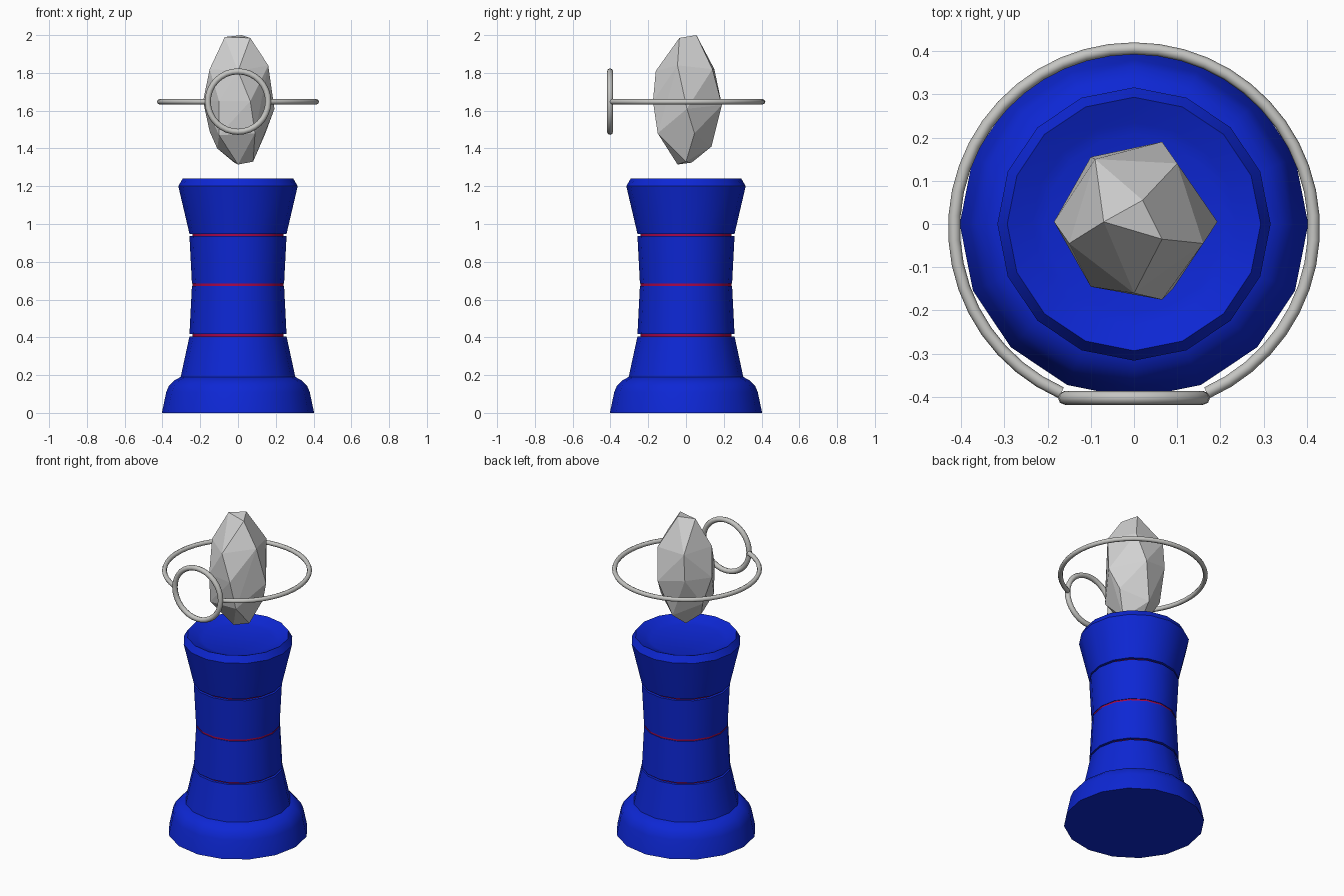
import bpy, bmesh, math
from mathutils import Vector

if "Cube" in bpy.data.objects:
    bpy.data.objects.remove(bpy.data.objects["Cube"])


def material(name, rgb):
    m = bpy.data.materials.new(name)
    m.diffuse_color = (*rgb, 1)
    m.use_nodes = True
    m.node_tree.nodes["Principled BSDF"].inputs["Base Color"].default_value = m.diffuse_color
    return m


BLUE = material("deep_blue", (0.004, 0.02, 0.66))
RED = material("crimson", (0.4, 0.002, 0.07))
STONE = material("pale_stone", (0.64, 0.64, 0.64))
METAL = material("light_metal", (0.56, 0.56, 0.54))


def finish(name, bm, mat, smooth=None):
    bmesh.ops.recalc_face_normals(bm, faces=bm.faces)
    me = bpy.data.meshes.new(name)
    bm.to_mesh(me)
    bm.free()
    me.materials.append(mat)
    ob = bpy.data.objects.new(name, me)
    bpy.context.collection.objects.link(ob)
    if smooth:
        bpy.ops.object.select_all(action='DESELECT')
        ob.select_set(True)
        bpy.context.view_layer.objects.active = ob
        bpy.ops.object.shade_smooth_by_angle(angle=math.radians(smooth))
    return ob


def lathe(name, profile, mat, sides=16):
    """Turn an open (radius, height) profile and cap both ends."""
    bm = bmesh.new()
    rings = [[bm.verts.new((r * math.cos(2 * math.pi * i / sides),
                            r * math.sin(2 * math.pi * i / sides), z))
              for i in range(sides)] for r, z in profile]
    for a, b in zip(rings, rings[1:]):
        for i in range(sides):
            j = (i + 1) % sides
            bm.faces.new((a[i], a[j], b[j], b[i]))
    bm.faces.new(rings[0])
    bm.faces.new(rings[-1])
    return finish(name, bm, mat, 30)


def hoop(name, center, radius, tube, start, end, steps, upright=False):
    """Round tube swept along a full circle or an arc."""
    bm = bmesh.new()
    closed = abs(end - start - 2 * math.pi) < 1e-6
    rings = []
    for i in range(steps if closed else steps + 1):
        a = start + (end - start) * i / steps
        ring = []
        for k in range(8):
            t = 2 * math.pi * k / 8
            r, h = radius + tube * math.cos(t), tube * math.sin(t)
            x, y = r * math.cos(a), r * math.sin(a)
            p = Vector((x, h, y)) if upright else Vector((x, y, h))
            ring.append(bm.verts.new(p + Vector(center)))
        rings.append(ring)
    pairs = list(zip(rings, rings[1:]))
    if closed:
        pairs.append((rings[-1], rings[0]))
    else:
        bm.faces.new(rings[0])
        bm.faces.new(rings[-1])
    for a, b in pairs:
        for k in range(8):
            j = (k + 1) % 8
            bm.faces.new((a[k], a[j], b[j], b[k]))
    return finish(name, bm, METAL, 50)


# Column: rounded foot, stacked drums with thin gaps, dished capital
lathe("foot", [(0.403, 0), (0.38, 0.11), (0.365, 0.145), (0.34, 0.17), (0.304, 0.19)], BLUE)
lathe("lower_drum", [(0.304, 0.188), (0.257, 0.405)], BLUE)
lathe("middle_lower_drum", [(0.257, 0.417), (0.244, 0.673)], BLUE)
lathe("middle_upper_drum", [(0.244, 0.685), (0.257, 0.936)], BLUE)
lathe("capital", [(0.257, 0.948), (0.316, 1.20), (0.293, 1.24),
                  (0.235, 1.215), (0.205, 1.205)], BLUE)

# Red core showing through the gaps
lathe("core", [(0.24, 0.38), (0.24, 0.97)], RED)

# Floating faceted crystal: hull of a few loose rings of corners
corners = [
    (0.065, -0.035, 1.985), (0.02, 0.055, 2.0), (-0.07, 0.005, 1.99),
    (-0.15, -0.045, 1.82), (-0.09, 0.15, 1.82), (0.1, 0.14, 1.82),
    (0.16, -0.045, 1.84), (0.0, -0.16, 1.81),
    (-0.185, 0.005, 1.65), (-0.10, 0.155, 1.66), (0.065, 0.19, 1.63),
    (0.193, 0.005, 1.61), (0.065, -0.175, 1.65), (-0.10, -0.145, 1.65),
    (0.09, -0.15, 1.48), (-0.1, -0.135, 1.47), (-0.15, 0.05, 1.49),
    (0.0, 0.135, 1.41), (0.145, 0.045, 1.48),
    (0.08, 0.0, 1.33), (0.0, -0.045, 1.315), (-0.02, 0.03, 1.325), (-0.11, 0.0, 1.40),
]
bm = bmesh.new()
for c in corners:
    bm.verts.new(c)
hull = bmesh.ops.convex_hull(bm, input=bm.verts)
loose = [v for v in bm.verts if not v.link_faces]
bmesh.ops.delete(bm, geom=loose, context='VERTS')
finish("crystal", bm, STONE)

# Level band, open at the front where the small upright ring sits
gap = math.asin(0.168 / 0.416)
hoop("level_band", (0, -0.01, 1.647), 0.416, 0.014,
     -math.pi / 2 + gap, 1.5 * math.pi - gap, 40)
hoop("front_ring", (0, -0.402, 1.648), 0.16, 0.016, 0, 2 * math.pi, 32, upright=True)
